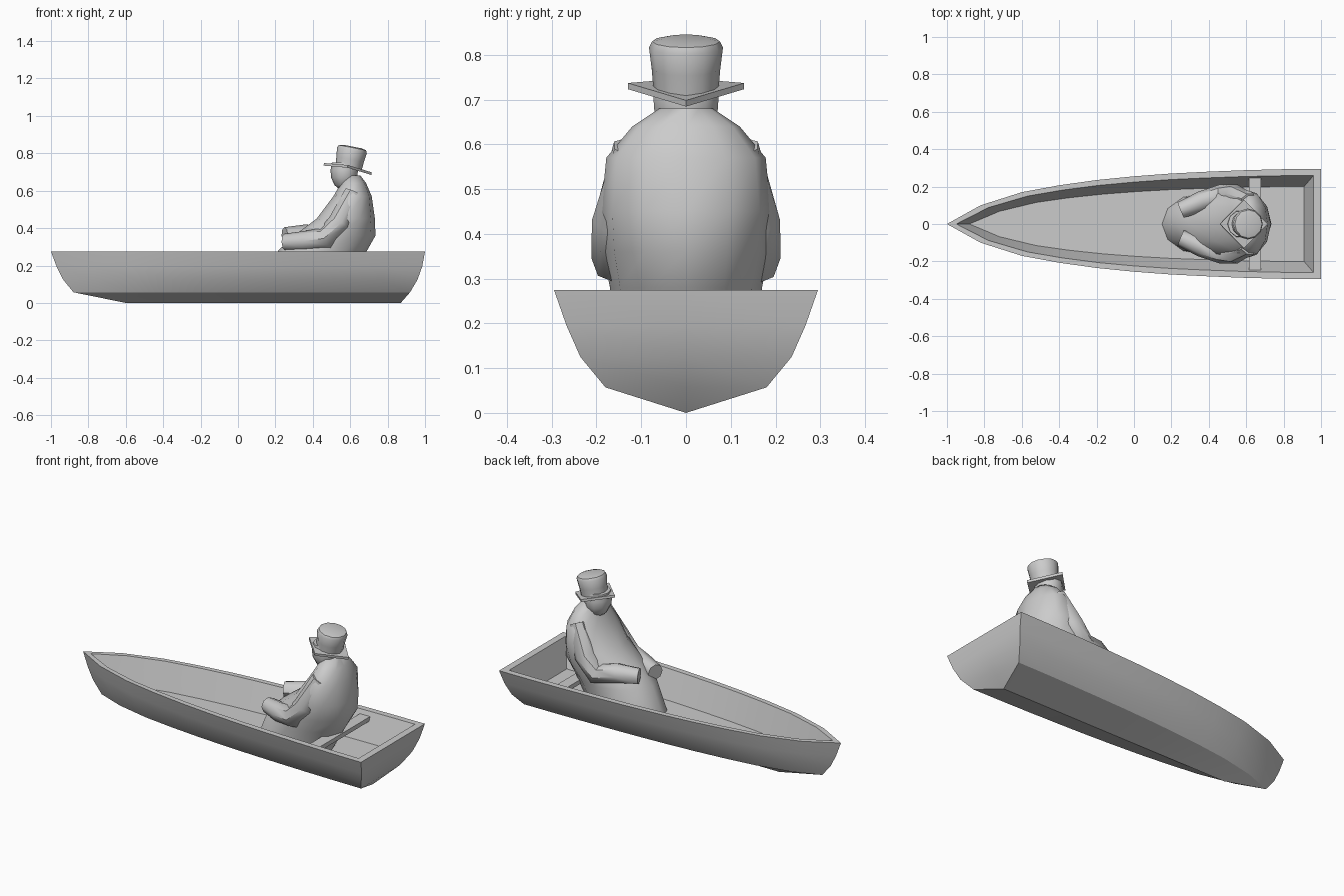
import bpy, bmesh
from math import cos, sin, pi, radians
from mathutils import Vector, Matrix

if "Cube" in bpy.data.objects:
    bpy.data.objects.remove(bpy.data.objects["Cube"])


def loft(name, rings, caps=True, angle=30):
    """Skin closed rings of equal point count into one smooth-by-angle object."""
    bm = bmesh.new()
    vs = [[bm.verts.new(p) for p in r] for r in rings]
    n = len(rings[0])
    for a, b in zip(vs, vs[1:]):
        for i in range(n):
            j = (i + 1) % n
            bm.faces.new((a[i], a[j], b[j], b[i]))
    if caps:
        bm.faces.new(vs[0][::-1])
        bm.faces.new(vs[-1])
    bmesh.ops.remove_doubles(bm, verts=bm.verts, dist=0.0005)
    bmesh.ops.recalc_face_normals(bm, faces=bm.faces)
    me = bpy.data.meshes.new(name)
    bm.to_mesh(me)
    bm.free()
    ob = bpy.data.objects.new(name, me)
    bpy.context.collection.objects.link(ob)
    bpy.ops.object.select_all(action='DESELECT')
    ob.select_set(True)
    bpy.context.view_layer.objects.active = ob
    bpy.ops.object.shade_smooth_by_angle(angle=radians(angle))
    return ob


def ellipse(cx, z, rx, ry, n, start=0.0):
    return [Vector((cx + rx * cos(start + 2 * pi * i / n),
                    ry * sin(start + 2 * pi * i / n), z)) for i in range(n)]


def tube(name, path, n=8):
    """Limb along (point, radius) pairs."""
    pts = [Vector(p) for p, r in path]
    rings = []
    for k, (p, r) in enumerate(path):
        d = pts[min(k + 1, len(pts) - 1)] - pts[max(k - 1, 0)]
        q = d.to_track_quat('Z', 'Y')
        rings.append([pts[k] + q @ v for v in ellipse(0, 0, r, r, n)])
    return loft(name, rings, angle=45)


# Hull: each level is (bow x, stern x, width fraction, z), keel -> rim -> floor
levels = [(-0.60, 0.87, 0, 0), (-0.88, 0.92, 0.61, 0.057), (-0.935, 0.96, 0.80, 0.125),
          (-0.97, 0.985, 0.905, 0.195), (-1, 1, 1, 0.275),
          (-0.95, 0.96, 0.88, 0.275), (-0.88, 0.91, 0.68, 0.12), (-0.88, 0.91, 0, 0.12)]
stations = [(0, 0), (0.09, 0.10), (0.2, 0.17), (0.3, 0.207), (0.4, 0.235), (0.5, 0.255),
            (0.6, 0.27), (0.7, 0.28), (0.8, 0.288), (0.9, 0.293), (1, 0.295), (1, 0)]
rows = []
for t, w in stations:
    half = [(a + (b - a) * t, w * f, z) for a, b, f, z in levels]
    rows.append(half + [(x, -y, z) for x, y, z in reversed(half)])
loft("boat_hull", rows, caps=False)

# Seat plank
loft("seat", [[(x, y, z) for x, z in ((0.615, 0.225), (0.68, 0.225), (0.68, 0.25), (0.615, 0.25))]
              for y in (-0.252, 0.252)])

# Seated coat: (z, front x, back x, half width)
coat = [(0.12, 0.15, 0.60, 0.165), (0.28, 0.215, 0.69, 0.17), (0.36, 0.30, 0.735, 0.185),
        (0.45, 0.42, 0.732, 0.19), (0.57, 0.51, 0.715, 0.178), (0.64, 0.55, 0.685, 0.12),
        (0.68, 0.57, 0.655, 0.06)]
loft("coat", [ellipse((a + b) / 2, z, (b - a) / 2, w, 12) for z, a, b, w in coat], angle=50)

# Arms resting on the lap
for side, name, lift in ((-1, "right_arm", 0), (1, "left_arm", 0.035)):
    tube(name, [((0.615, side * 0.115, 0.59), 0.05), ((0.54, side * 0.152, 0.43), 0.06),
                ((0.47, side * 0.15, 0.345), 0.062), ((0.36, side * 0.12, 0.33 + lift), 0.055),
                ((0.25, side * 0.075, 0.325 + lift), 0.045)])

# Head
head = [(0.61, 0.03), (0.63, 0.055), (0.67, 0.074), (0.71, 0.077), (0.75, 0.07)]
loft("head", [ellipse(0.568, z, r * 0.95, r, 10) for z, r in head], angle=60)

# Hat, built upright and then leaned back
lean = Matrix.Translation((0.592, 0, 0.728)) @ Matrix.Rotation(radians(11), 4, 'Y')
crown = [(-0.01, 0.071), (0.04, 0.075), (0.09, 0.081), (0.104, 0.074), (0.11, 0.05)]
loft("hat_crown", [[lean @ v for v in ellipse(0, z, r, r * 1.02, 12)] for z, r in crown], angle=45)

# Diamond brim with drooping front and back points
brim = []
for z in (-0.006, 0.008):
    ring = [lean @ v for v in ellipse(-0.006, z, 0.13, 0.13, 4)]
    for k in (0, 2):
        ring[k].z -= 0.014
    brim.append(ring)
loft("hat_brim", brim)
